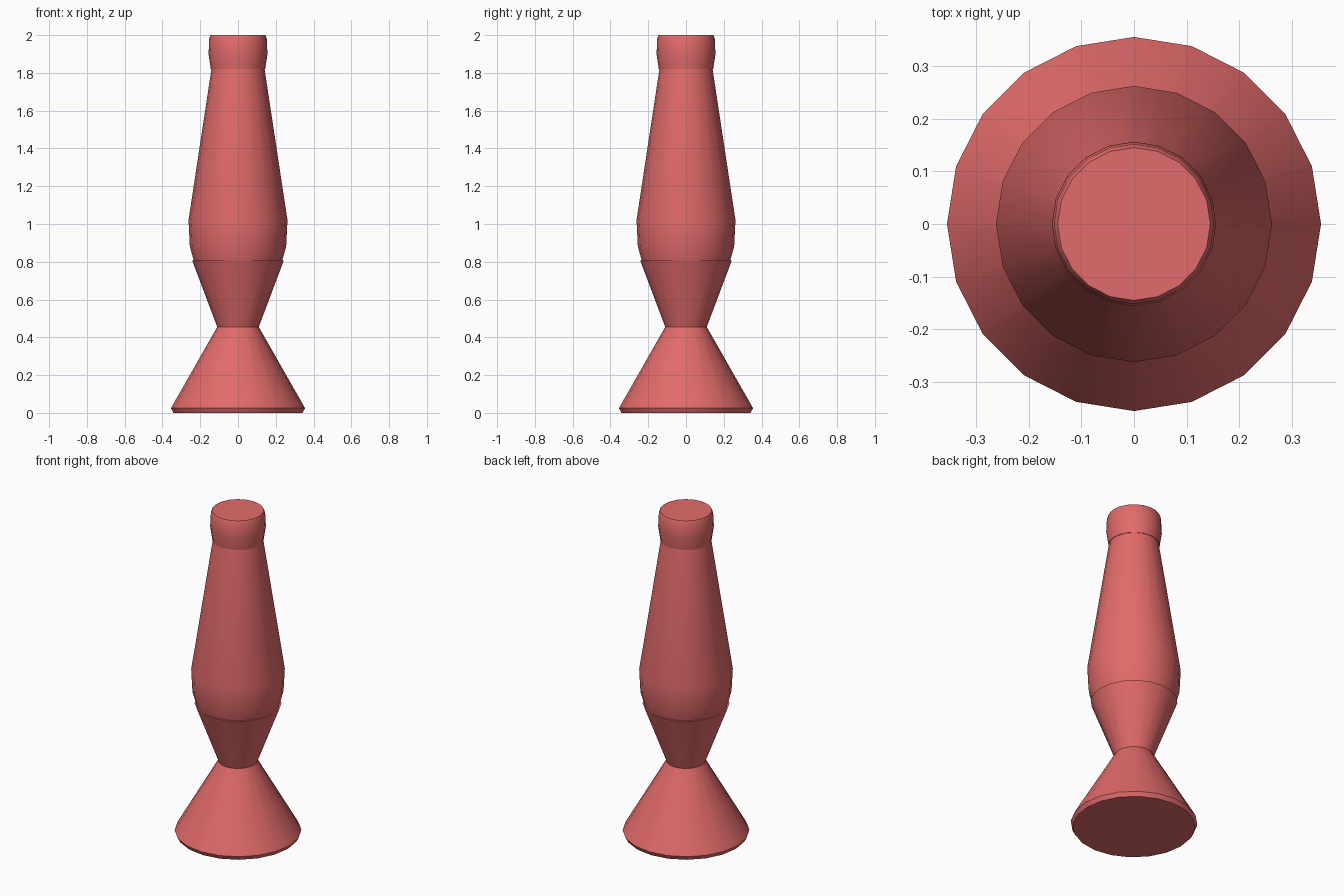
import bpy, bmesh, math

SIDES = 20

cube = bpy.data.objects.get("Cube")
if cube:
    bpy.data.objects.remove(cube, do_unlink=True)

red = bpy.data.materials.new("coral red")
red.use_nodes = True
colour = (0.76, 0.145, 0.145, 1)
red.diffuse_color = colour
red.node_tree.nodes["Principled BSDF"].inputs["Base Color"].default_value = colour


def lathe(name, profile, sharp_angle=35):
    """Turn (radius, height) points around z and close both ends."""
    bm = bmesh.new()
    rings = []
    for r, z in profile:
        angles = [math.tau * i / SIDES for i in range(SIDES)]
        rings.append([bm.verts.new((r * math.cos(a), r * math.sin(a), z)) for a in angles])
    for low, high in zip(rings, rings[1:]):
        for i in range(SIDES):
            j = (i + 1) % SIDES
            bm.faces.new((low[i], low[j], high[j], high[i]))
    bm.faces.new(rings[0][::-1])
    bm.faces.new(rings[-1])
    mesh = bpy.data.meshes.new(name)
    bm.to_mesh(mesh)
    bm.free()
    mesh.materials.append(red)
    obj = bpy.data.objects.new(name, mesh)
    bpy.context.collection.objects.link(obj)
    bpy.ops.object.select_all(action="DESELECT")
    obj.select_set(True)
    bpy.context.view_layer.objects.active = obj
    bpy.ops.object.shade_smooth_by_angle(angle=math.radians(sharp_angle))
    return obj


# Flared foot with a bevelled lower rim, pinched waist and cup
lathe("base", [(0.342, 0), (0.355, 0.025), (0.11, 0.455), (0.243, 0.808)])

# Tapered vessel resting inside the cup
lathe("vessel", [(0.232, 0.8), (0.255, 0.88), (0.262, 1.02), (0.14, 1.825)])

# Rounded cap
lathe("cap", [(0.144, 1.82), (0.156, 1.9), (0.152, 1.985), (0.145, 2.0)], 50)
